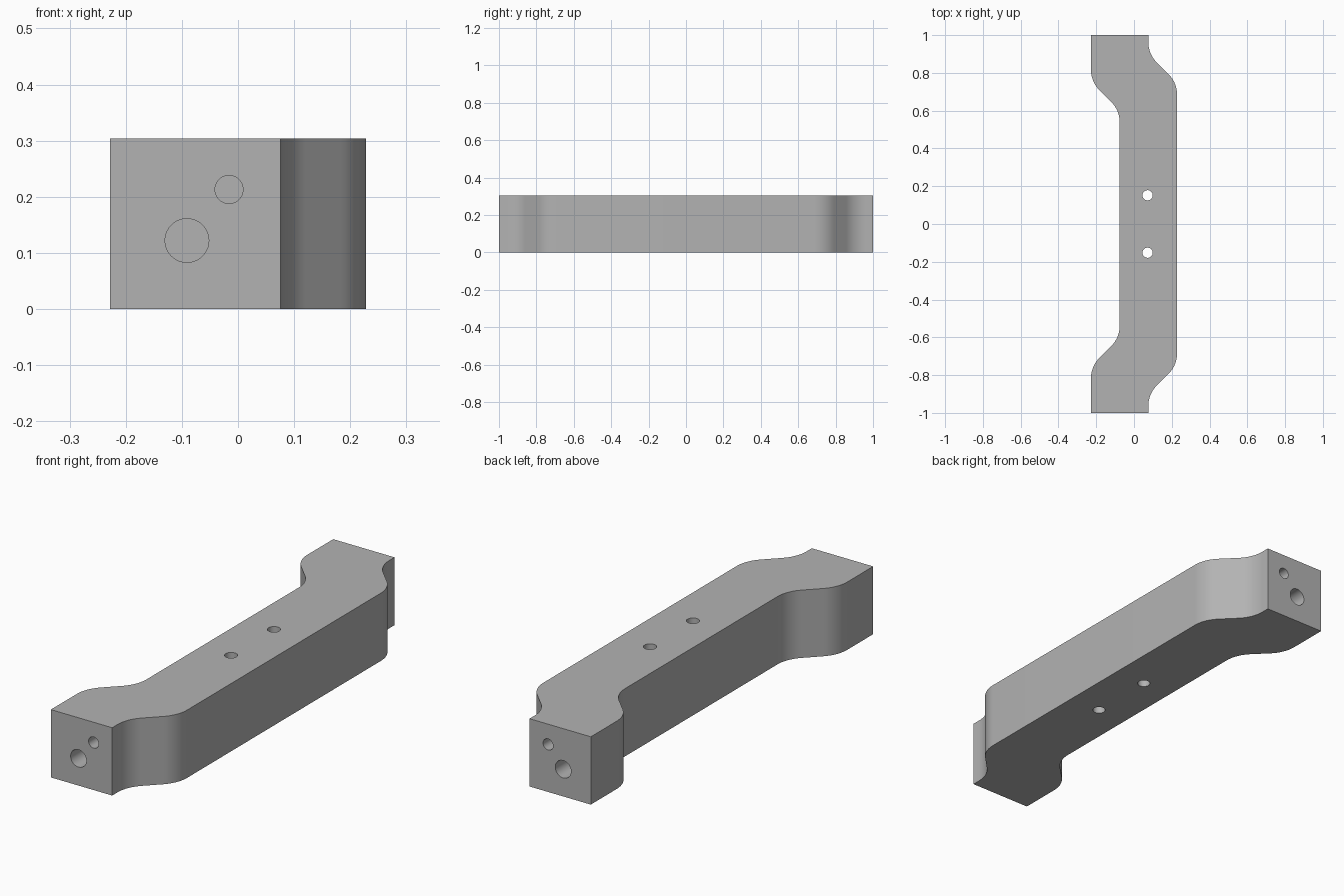
import bpy
import bmesh
import math
from mathutils import Vector

if "Cube" in bpy.data.objects:
    bpy.data.objects.remove(bpy.data.objects["Cube"], do_unlink=True)

HEIGHT = 0.304
RADIUS = 0.152

metal = bpy.data.materials.new("plain grey")
metal.use_nodes = True
grey = (0.45, 0.45, 0.45, 1)
metal.diffuse_color = grey
metal.node_tree.nodes["Principled BSDF"].inputs["Base Color"].default_value = grey


def fillet(before, corner, after, steps=10):
    """Points of an arc that rounds one corner of the outline."""
    a, c, b = Vector(before), Vector(corner), Vector(after)
    u, v = (a - c).normalized(), (b - c).normalized()
    half = u.angle(v) / 2
    centre = c + (u + v).normalized() * RADIUS / math.sin(half)
    start = c + u * RADIUS / math.tan(half) - centre
    end = c + v * RADIUS / math.tan(half) - centre
    sweep = math.pi - 2 * half
    return [centre + (start * math.sin(sweep * (1 - i / steps))
                      + end * math.sin(sweep * i / steps)) / math.sin(sweep)
            for i in range(steps + 1)]


# Offset bar outline: the front half, then its mirror image
outer = [(0.076, -1), (0.076, -0.9), (0.228, -0.748), (0.228, 0)]
inner = [(-0.076, 0), (-0.076, -0.602), (-0.228, -0.754), (-0.228, -1)]


def rounded(path):
    return ([Vector(path[0])] + fillet(*path[:3]) + fillet(*path[1:])
            + [Vector(path[3])])


right_side = rounded(outer)[:-1]
left_side = rounded(inner)[1:]
flip = lambda pts: [Vector((p.x, -p.y)) for p in reversed(pts)]
outline = right_side + flip(right_side) + flip(left_side) + left_side

bm = bmesh.new()
base = bm.faces.new([bm.verts.new((p.x, p.y, 0)) for p in outline])
top = bmesh.ops.extrude_face_region(bm, geom=[base])["geom"]
bmesh.ops.translate(bm, vec=(0, 0, HEIGHT),
                    verts=[g for g in top if isinstance(g, bmesh.types.BMVert)])
bmesh.ops.recalc_face_normals(bm, faces=bm.faces)
mesh = bpy.data.meshes.new("offset_bar")
bm.to_mesh(mesh)
bm.free()
bar = bpy.data.objects.new("offset_bar", mesh)
bpy.context.collection.objects.link(bar)
mesh.materials.append(metal)


def drill(name, location, radius, length, along_y=False):
    bpy.ops.mesh.primitive_cylinder_add(
        vertices=40, radius=radius, depth=length, location=location,
        rotation=(math.pi / 2 if along_y else 0, 0, 0))
    cutter = bpy.context.object
    cutter.name = name
    cutter.data.materials.append(metal)
    cut = bar.modifiers.new(name, "BOOLEAN")
    cut.operation = "DIFFERENCE"
    cut.solver = "EXACT"
    cut.object = cutter
    return cutter


# Two vertical through holes, and a large and a small blind hole in each end
cutters = []
for side in (-1, 1):
    cutters += [
        drill("through_hole", (0.072, side * 0.152, HEIGHT / 2), 0.027, 0.5),
        drill("large_end_hole", (-0.091, side, 0.122), 0.039, 0.45, True),
        drill("small_end_hole", (-0.016, side, 0.213), 0.025, 0.45, True),
    ]

# Cut the holes for good and discard the drills
bpy.ops.object.select_all(action="DESELECT")
bar.select_set(True)
bpy.context.view_layer.objects.active = bar
for modifier in list(bar.modifiers):
    bpy.ops.object.modifier_apply(modifier=modifier.name)
for cutter in cutters:
    bpy.data.objects.remove(cutter, do_unlink=True)
bpy.ops.object.shade_smooth_by_angle(angle=math.radians(30))
